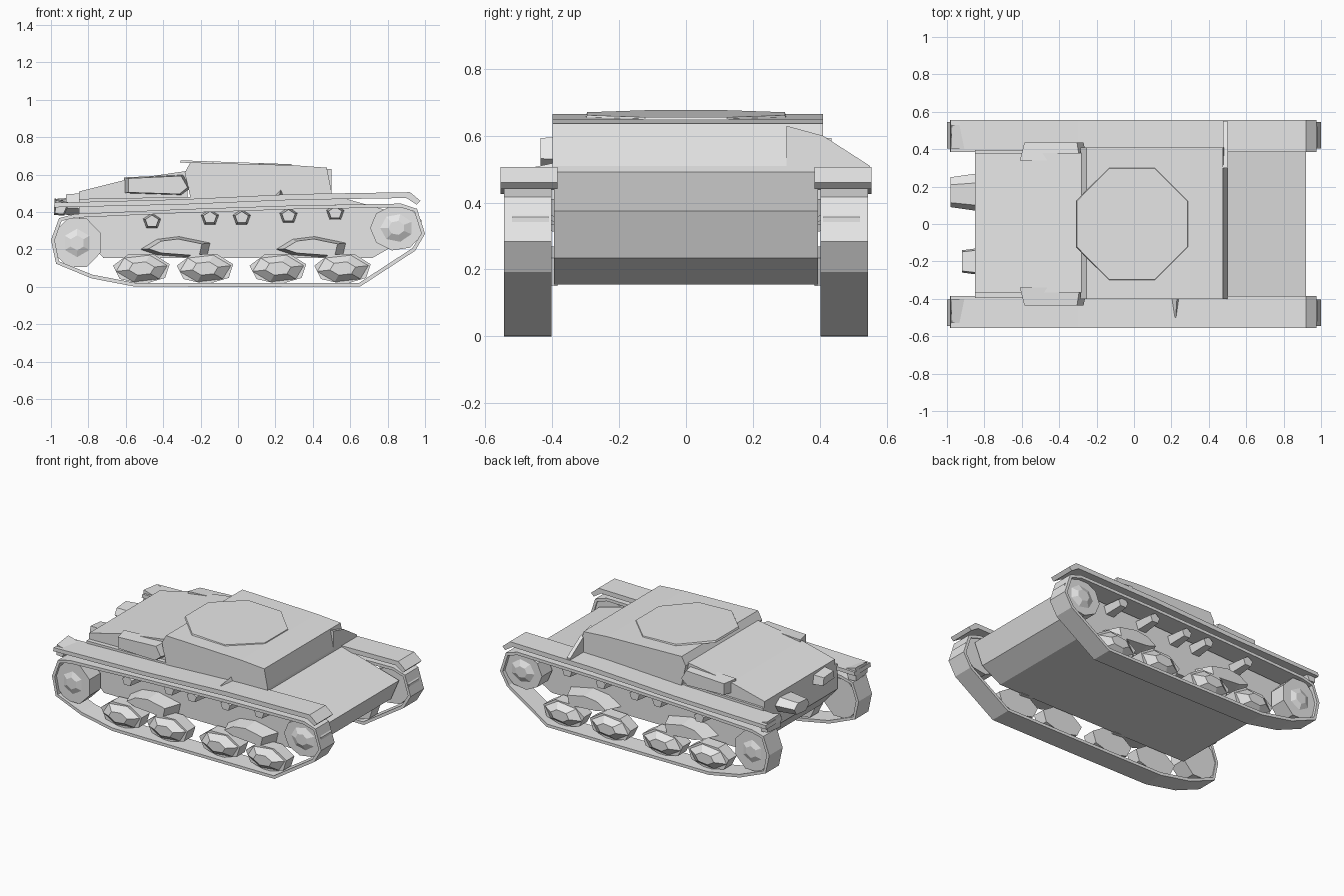
import bpy, bmesh, math
from mathutils import Matrix, Vector

if "Cube" in bpy.data.objects:
    bpy.data.objects.remove(bpy.data.objects["Cube"])

grey = bpy.data.materials.new("plain grey")
grey.diffuse_color = (0.8, 0.8, 0.8, 1)
grey.use_nodes = True
grey.node_tree.nodes["Principled BSDF"].inputs["Base Color"].default_value = grey.diffuse_color


def finish(name, bm, recalc=True):
    if recalc:
        bmesh.ops.recalc_face_normals(bm, faces=bm.faces)
    me = bpy.data.meshes.new(name)
    bm.to_mesh(me)
    bm.free()
    me.materials.append(grey)
    ob = bpy.data.objects.new(name, me)
    bpy.context.collection.objects.link(ob)
    return ob


def prism(name, profile, d0, d1, axis="y", taper=1.0):
    """Extrude a profile from d0 to d1; the d1 end may shrink about its centre.
    axis y: profile is (x, z); axis x: profile is (y, z)."""
    n = len(profile)
    cu = sum(p[0] for p in profile) / n
    cv = sum(p[1] for p in profile) / n
    bm = bmesh.new()
    rings = []
    for d, k in ((d0, 1.0), (d1, taper)):
        ring = []
        for u, v in profile:
            u, v = cu + (u - cu) * k, cv + (v - cv) * k
            ring.append(bm.verts.new((u, d, v) if axis == "y" else (d, u, v)))
        rings.append(ring)
    a, b = rings
    bm.faces.new(a)
    bm.faces.new(b[::-1])
    for i in range(n):
        j = (i + 1) % n
        bm.faces.new((a[j], a[i], b[i], b[j]))
    return finish(name, bm)


def ngon(cx, cz, rx, rz, n, turn=0.5):
    return [(cx + rx * math.cos(2 * math.pi * (i + turn) / n),
             cz + rz * math.sin(2 * math.pi * (i + turn) / n)) for i in range(n)]


def shift(profile, dx, dz=0):
    return [(x + dx, z + dz) for x, z in profile]


# Hull, rear deck and fighting compartment
prism("hull", [(-0.72, 0.155), (0.72, 0.155), (0.86, 0.235), (0.92, 0.375),
               (0.49, 0.495), (-0.85, 0.47), (-0.85, 0.3)], -0.395, 0.395)
prism("engine_deck", [(-0.85, 0.45), (-0.27, 0.45), (-0.27, 0.62),
                      (-0.6, 0.572), (-0.85, 0.51)], -0.365, 0.38)
prism("superstructure", [(-0.25, 0.46), (0.5, 0.48), (0.5, 0.51), (0.475, 0.637),
                         (0.3, 0.65), (-0.255, 0.665), (-0.285, 0.61)], -0.4, 0.41)
prism("front_plate_flange", [(0.3, 0.63), (0.41, 0.6), (0.55, 0.51), (0.55, 0.49),
                             (0.3, 0.49)], 0.475, 0.5, axis="x")

# Slightly tilted eight-sided roof hatch
bm = bmesh.new()
bmesh.ops.create_cone(bm, cap_ends=True, segments=8, radius1=0.325, radius2=0.32, depth=0.012,
                      matrix=Matrix.Translation((-0.01, 0, 0.66))
                      @ Matrix.Rotation(0.035, 4, "Y") @ Matrix.Rotation(math.pi / 8, 4, "Z"))
finish("roof_hatch", bm)

# Fittings on the rear plate
prism("rear_box", [(0.07, 0.42), (0.12, 0.38), (0.24, 0.39), (0.27, 0.44),
                   (0.22, 0.48), (0.1, 0.47)], -0.84, -0.98, axis="x", taper=0.8)
prism("rear_lamp", [(-0.27, 0.44), (-0.13, 0.43), (-0.14, 0.49), (-0.26, 0.5)],
      -0.84, -0.92, axis="x", taper=0.85)

# Outlines shared by both sides
track_path = [(-0.99, 0.25), (-0.965, 0.13), (-0.78, 0.055), (-0.55, 0.011), (0.0, 0.01),
              (0.65, 0.011), (0.94, 0.2), (0.99, 0.285), (0.95, 0.41), (0.87, 0.435),
              (0.3, 0.425), (-0.3, 0.405), (-0.87, 0.38), (-0.95, 0.36)]
fender_shape = [(-0.985, 0.425), (-0.3, 0.44), (0.3, 0.465), (0.9, 0.475), (0.955, 0.44),
                (0.975, 0.46), (0.92, 0.506), (0.3, 0.496), (-0.3, 0.468), (-0.98, 0.45)]
bogie_shape = [(-0.19, 0.2), (-0.1, 0.17), (0.17, 0.15), (0.19, 0.235),
               (0.02, 0.27), (-0.1, 0.255)]

for s, side in ((-1, "right"), (1, "left")):
    # Track band
    bm = bmesh.new()
    inner = [bm.verts.new((x, s * 0.403, z)) for x, z in track_path]
    outer = [bm.verts.new((x, s * 0.545, z)) for x, z in track_path]
    for i in range(len(inner)):
        j = (i + 1) % len(inner)
        f = (inner[i], inner[j], outer[j], outer[i])
        bm.faces.new(f if s > 0 else f[::-1])
    band = finish("track_" + side, bm, recalc=False)
    mod = band.modifiers.new("thickness", "SOLIDIFY")
    mod.thickness = 0.02
    mod.offset = 0

    # Fender with a rear mudflap lamp
    prism("fender_" + side, fender_shape, s * 0.385, s * 0.555)
    prism("fender_end_" + side, [(-0.985, 0.385), (-0.93, 0.38), (-0.9, 0.45), (-0.98, 0.473)],
          s * 0.4, s * 0.53, taper=0.8)

    # Drive wheel and idler
    prism("drive_wheel_" + side, ngon(0.848, 0.315, 0.142, 0.122, 9), s * 0.41, s * 0.52)
    prism("drive_hub_" + side, ngon(0.848, 0.315, 0.11, 0.095, 7), s * 0.51, s * 0.54, taper=0.4)
    prism("idler_" + side, ngon(-0.86, 0.235, 0.135, 0.14, 8), s * 0.41, s * 0.525)
    prism("idler_hub_" + side, ngon(-0.86, 0.235, 0.1, 0.1, 6), s * 0.515, s * 0.54, taper=0.4)

    # Road wheels
    for k, x in enumerate((-0.515, -0.175, 0.215, 0.56)):
        prism(f"road_wheel_{side}_{k}", ngon(x, 0.098, 0.155, 0.085, 7, 0.3),
              s * 0.415, s * 0.5)
        prism(f"road_wheel_cap_{side}_{k}", ngon(x, 0.098, 0.14, 0.075, 6, 0.2),
              s * 0.5, s * 0.54, taper=0.5)

    # Suspension bogies
    for k, x in enumerate((-0.335, 0.39)):
        prism(f"bogie_{side}_{k}", shift(bogie_shape, x), s * 0.385, s * 0.5, taper=0.75)

    # Return rollers under the upper track run
    for k, (x, z) in enumerate(((-0.46, 0.35), (-0.15, 0.37), (0.02, 0.37),
                                (0.27, 0.38), (0.52, 0.395))):
        prism(f"return_roller_{side}_{k}", ngon(x, z, 0.05, 0.045, 5, 0.25),
              s * 0.39, s * 0.52, taper=0.75)

    # Side air intake beside the engine deck
    prism("air_intake_" + side, [(-0.61, 0.5), (-0.3, 0.49), (-0.25, 0.53), (-0.29, 0.6),
                                 (-0.61, 0.585)], s * 0.34, s * 0.435, taper=0.88)

# Small bracket on the right fender
prism("fender_bracket", [(0.18, 0.47), (0.25, 0.47), (0.23, 0.52)], -0.39, -0.5, taper=0.3)
